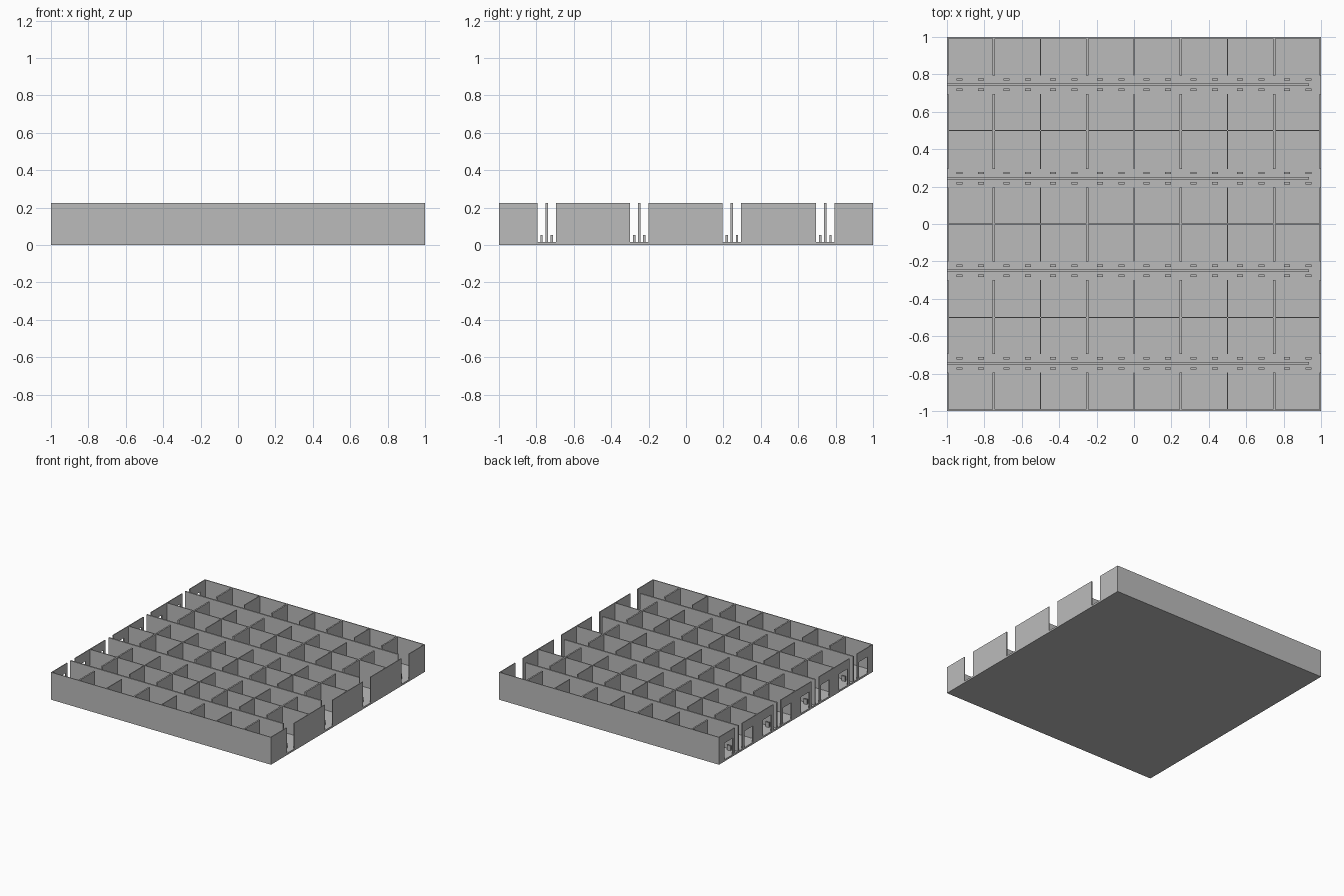
import bpy, bmesh
from mathutils import Matrix, Vector

if "Cube" in bpy.data.objects:
    bpy.data.objects.remove(bpy.data.objects["Cube"])

FLOOR, TOP = 0.015, 0.225          # floor thickness, wall height
THIN, THICK = 0.007, 0.012         # wall thicknesses
LANES = (-0.745, -0.25, 0.245, 0.745)   # centres of the open lanes
GAP = 0.05                         # half width of each lane

grey = bpy.data.materials.new("light_grey")
grey.diffuse_color = (0.5, 0.5, 0.5, 1)
grey.use_nodes = True
grey.node_tree.nodes["Principled BSDF"].inputs["Base Color"].default_value = grey.diffuse_color


def make(name, boxes):
    """One object from a list of (x0, x1, y0, y1, z0, z1) boxes."""
    bm = bmesh.new()
    for x0, x1, y0, y1, z0, z1 in boxes:
        centre = Vector((x0 + x1, y0 + y1, z0 + z1)) / 2
        size = Matrix.Diagonal((x1 - x0, y1 - y0, z1 - z0, 1))
        bmesh.ops.create_cube(bm, size=1, matrix=Matrix.Translation(centre) @ size)
    mesh = bpy.data.meshes.new(name)
    bm.to_mesh(mesh)
    bm.free()
    mesh.materials.append(grey)
    obj = bpy.data.objects.new(name, mesh)
    bpy.context.collection.objects.link(obj)


# Floor plate
make("floor", [(-1, 1, -1, 1, 0, FLOOR)])

# Long dividers, the outer two flush with the edges
rows = []
for y in (-1, -0.5, 0, 0.5, 1):
    c = max(-1 + THIN / 2, min(1 - THIN / 2, y))
    rows.append((-1, 1, c - THIN / 2, c + THIN / 2, FLOOR, TOP))
make("long_dividers", rows)

# Stretches of wall between lanes
edges = [-1] + [lane + s * GAP for lane in LANES for s in (-1, 1)] + [1]
spans = list(zip(edges[::2], edges[1::2]))

# Cross walls, every second one thicker; the right end wall is solid
cross = []
for i in range(1, 9):
    t = THICK if i % 2 else THIN
    c = min(1 - t / 2, -1 + 0.25 * i)
    cross += [(c - t / 2, c + t / 2, a, b, FLOOR, TOP) for a, b in spans]
make("cross_walls", cross)

# Left end wall with one doorway into each stall
SILL, HEAD = FLOOR, 0.15
x0, x1 = -1, -1 + THIN
wall = []
for lane in LANES:
    for s in (-1, 1):
        # distances from the lane centre: jamb, doorway, jamb
        for d0, d1, z0 in ((GAP, 0.075, SILL), (0.075, 0.185, HEAD), (0.185, 0.25, SILL)):
            a, b = sorted((lane + s * d0, lane + s * d1))
            wall.append((x0, x1, max(a, -1), min(b, 1), z0, TOP))
make("doorway_wall", wall)

# Central partition in each lane, stopping short of the right end
make("lane_partitions", [(-1, 0.935, y - 0.006, y + 0.006, FLOOR, TOP) for y in LANES])

# Pairs of low blocks either side of the partitions
blocks = []
for lane in LANES:
    for s in (-1, 1):
        for i in range(8):
            for dx in (-0.057, 0.057):
                x, y = -0.875 + 0.25 * i + dx, lane + s * 0.027
                blocks.append((x - 0.016, x + 0.016, y - 0.006, y + 0.006, FLOOR, 0.055))
make("low_blocks", blocks)
